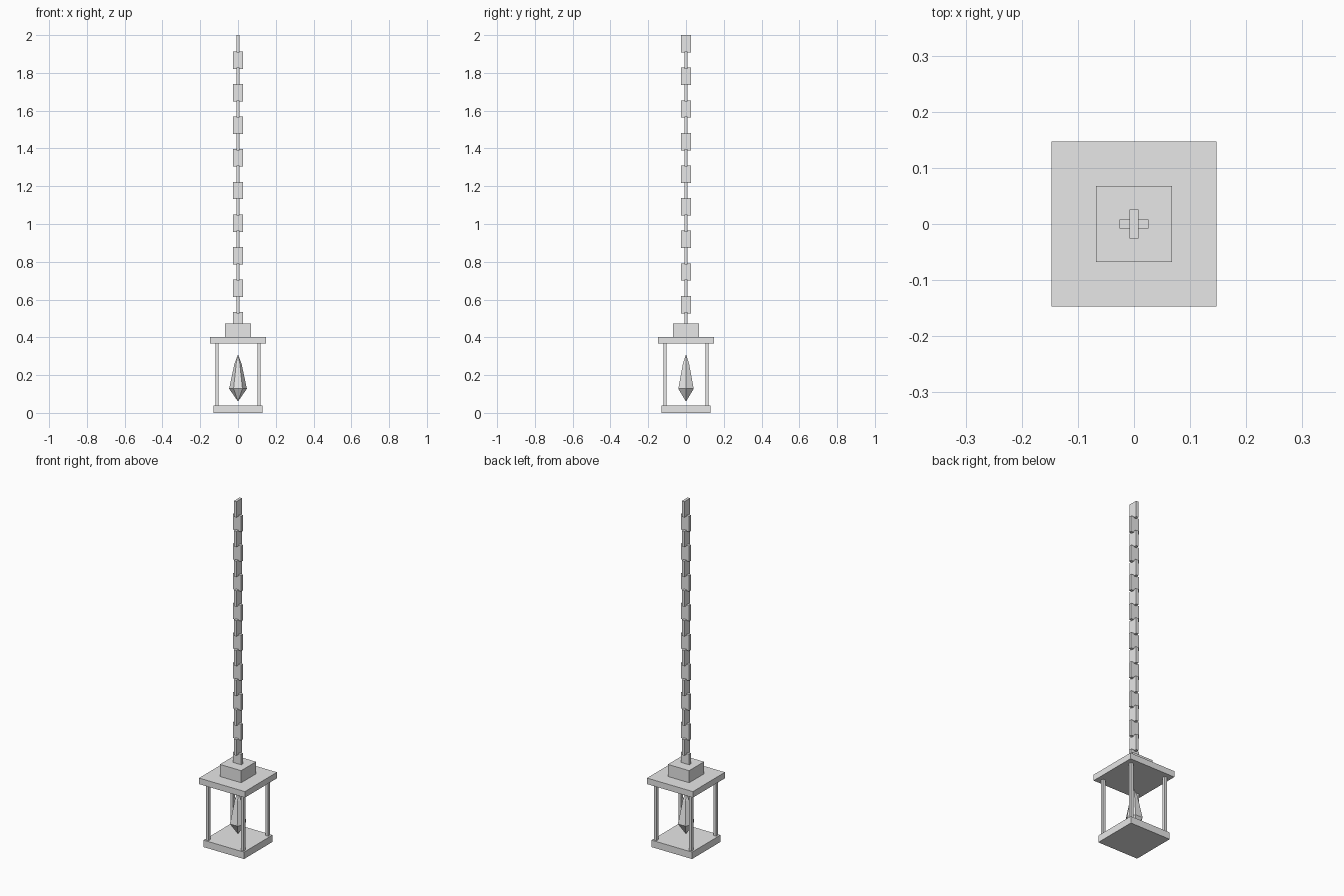
import bpy, bmesh, math

if "Cube" in bpy.data.objects:
    bpy.data.objects.remove(bpy.data.objects["Cube"])

grey = bpy.data.materials.new("plain grey")
grey.diffuse_color = (0.8, 0.8, 0.8, 1)
grey.use_nodes = True
grey.node_tree.nodes["Principled BSDF"].inputs["Base Color"].default_value = grey.diffuse_color


def finish(name, bm):
    bmesh.ops.recalc_face_normals(bm, faces=bm.faces)
    mesh = bpy.data.meshes.new(name)
    bm.to_mesh(mesh)
    bm.free()
    mesh.materials.append(grey)
    ob = bpy.data.objects.new(name, mesh)
    bpy.context.collection.objects.link(ob)
    return ob


def box(name, hx, hy, z0, z1, x=0, y=0):
    """Box from half sizes and a height range."""
    bm = bmesh.new()
    bmesh.ops.create_cube(bm, size=2)
    for v in bm.verts:
        v.co = (x + v.co.x * hx, y + v.co.y * hy, z0 if v.co.z < 0 else z1)
    return finish(name, bm)


# Lantern housing
box("base_plate", 0.13, 0.13, 0, 0.04)
box("roof_plate", 0.147, 0.147, 0.367, 0.402)
box("roof_cap", 0.068, 0.068, 0.402, 0.472)

# Corner posts
for sx in (-1, 1):
    for sy in (-1, 1):
        box("corner_post", 0.008, 0.008, 0.04, 0.367, sx * 0.112, sy * 0.112)

# Flame: six-sided, pointed at both ends
bm = bmesh.new()
rings = []
for z, r in ((0.128, 0.047), (0.26, 0.019)):
    rings.append([bm.verts.new((r * math.cos(i * math.pi / 3),
                                r * math.sin(i * math.pi / 3), z)) for i in range(6)])
bottom, top = bm.verts.new((0, 0, 0.06)), bm.verts.new((0, 0, 0.31))
lo, hi = rings
for i in range(6):
    j = (i + 1) % 6
    bm.faces.new((bottom, lo[j], lo[i]))
    bm.faces.new((lo[i], lo[j], hi[j], hi[i]))
    bm.faces.new((hi[i], hi[j], top))
finish("flame", bm)

# Chain: flat links turned by a quarter each time
for i in range(18):
    z = 2.0 - i * 0.0863
    hx, hy = (0.008, 0.026) if i % 2 == 0 else (0.026, 0.008)
    box("chain_link", hx, hy, z - 0.092, z)
